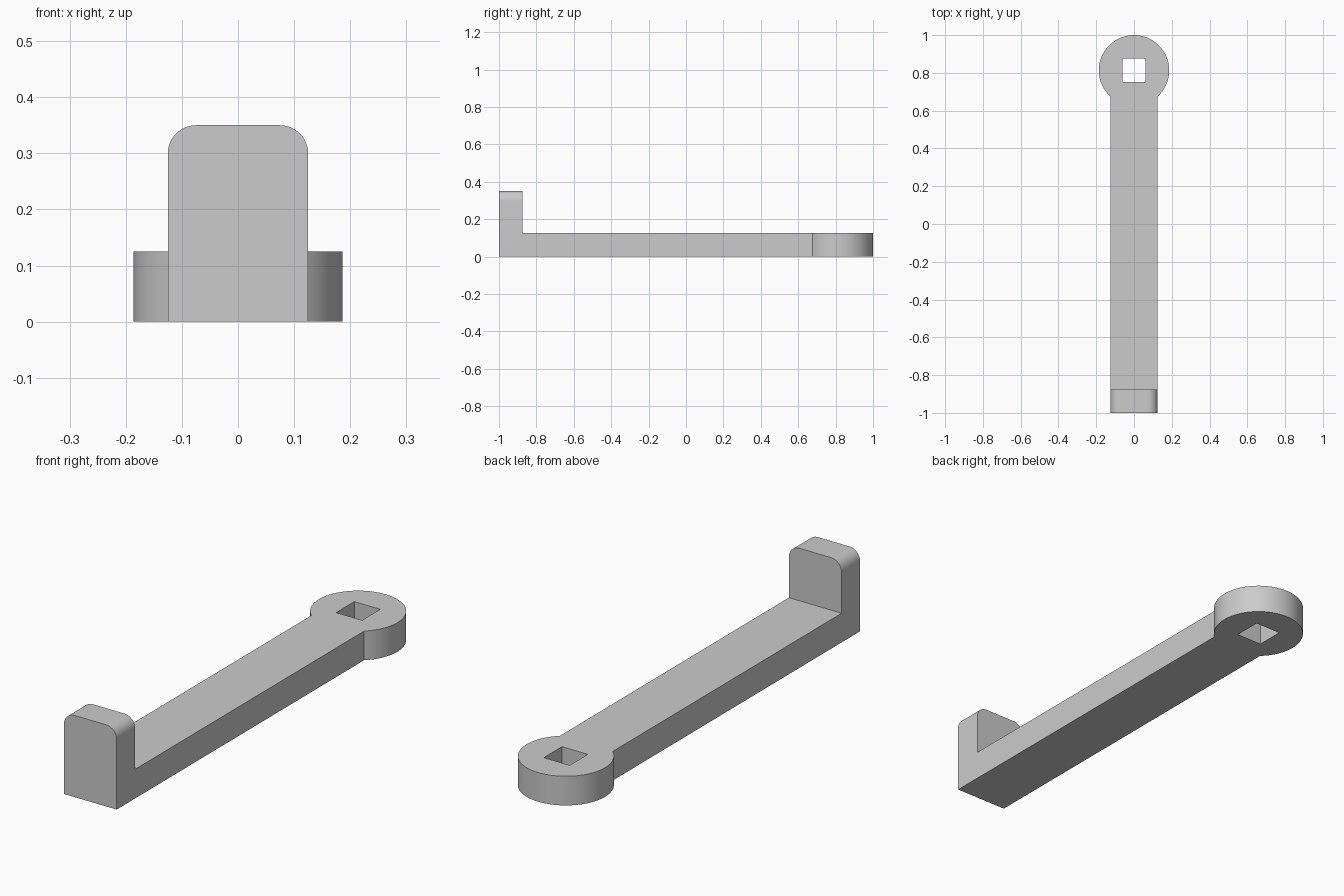
import bpy
import bmesh
import math
from mathutils import Vector

old = bpy.data.objects.get("Cube")
if old:
    bpy.data.objects.remove(old, do_unlink=True)

THICK = 0.125         # bar and tab thickness
HALF = 0.125          # half of the bar width
RADIUS = 0.1865       # round head
HEAD_Y = 1 - RADIUS
TAB_Y = -1 + THICK    # back of the upright tab
TAB_TOP = 0.35
HOLE = 0.0615         # half of the square hole

grey = bpy.data.materials.new("plain grey")
grey.use_nodes = True
colour = (0.6, 0.6, 0.6, 1)
grey.diffuse_color = colour
grey.node_tree.nodes["Principled BSDF"].inputs["Base Color"].default_value = colour


def prism(bm, outline, z0, z1):
    """Closed prism from a counter-clockwise outline."""
    base = bm.faces.new([bm.verts.new((x, y, z0)) for x, y in outline])
    top = bmesh.ops.extrude_face_region(bm, geom=[base], use_keep_orig=True)["geom"]
    verts = [v for v in top if isinstance(v, bmesh.types.BMVert)]
    bmesh.ops.translate(bm, verts=verts, vec=(0, 0, z1 - z0))
    bmesh.ops.recalc_face_normals(bm, faces=bm.faces)


def to_object(bm, name):
    mesh = bpy.data.meshes.new(name)
    bm.to_mesh(mesh)
    bm.free()
    mesh.materials.append(grey)
    obj = bpy.data.objects.new(name, mesh)
    bpy.context.collection.objects.link(obj)
    return obj


# Bar running into the round head
start = -math.acos(HALF / RADIUS)
sweep = math.pi - 2 * start
steps = 72
arc = [(RADIUS * math.cos(start + sweep * i / steps),
        HEAD_Y + RADIUS * math.sin(start + sweep * i / steps))
       for i in range(steps + 1)]
bm = bmesh.new()
prism(bm, [(-HALF, -1), (HALF, -1)] + arc, 0, THICK)

# Upright tab raised from the front end of the bar
bmesh.ops.bisect_plane(bm, geom=bm.verts[:] + bm.edges[:] + bm.faces[:],
                       plane_co=(0, TAB_Y, 0), plane_no=(0, 1, 0))
end = [f for f in bm.faces
       if f.normal.z > 0.9 and f.calc_center_median().y < TAB_Y]
tab = bmesh.ops.extrude_discrete_faces(bm, faces=end)["faces"][0]
bmesh.ops.translate(bm, verts=tab.verts[:], vec=(0, 0, TAB_TOP - THICK))

# Rounded top corners of the tab
corners = [e for e in tab.edges
           if abs((e.verts[0].co - e.verts[1].co).normalized().dot(Vector((0, 1, 0)))) > 0.9]
bmesh.ops.bevel(bm, geom=corners, offset=0.05, segments=10, profile=0.5,
                affect='EDGES')
bmesh.ops.dissolve_limit(bm, angle_limit=0.01, verts=bm.verts[:], edges=bm.edges[:])
crank = to_object(bm, "crank_arm")

# Square hole through the head
bm = bmesh.new()
prism(bm, [(sx * HOLE, HEAD_Y + sy * HOLE)
           for sx, sy in ((-1, -1), (1, -1), (1, 1), (-1, 1))], -0.1, 0.3)
cutter = to_object(bm, "hole_cutter")
cutter.hide_render = True

cut = crank.modifiers.new("square_hole", 'BOOLEAN')
cut.operation = 'DIFFERENCE'
cut.solver = 'EXACT'
cut.object = cutter
bpy.ops.object.select_all(action='DESELECT')
crank.select_set(True)
bpy.context.view_layer.objects.active = crank
bpy.ops.object.modifier_apply(modifier=cut.name)
bpy.data.objects.remove(cutter, do_unlink=True)
bpy.ops.object.shade_smooth_by_angle(angle=math.radians(30))
